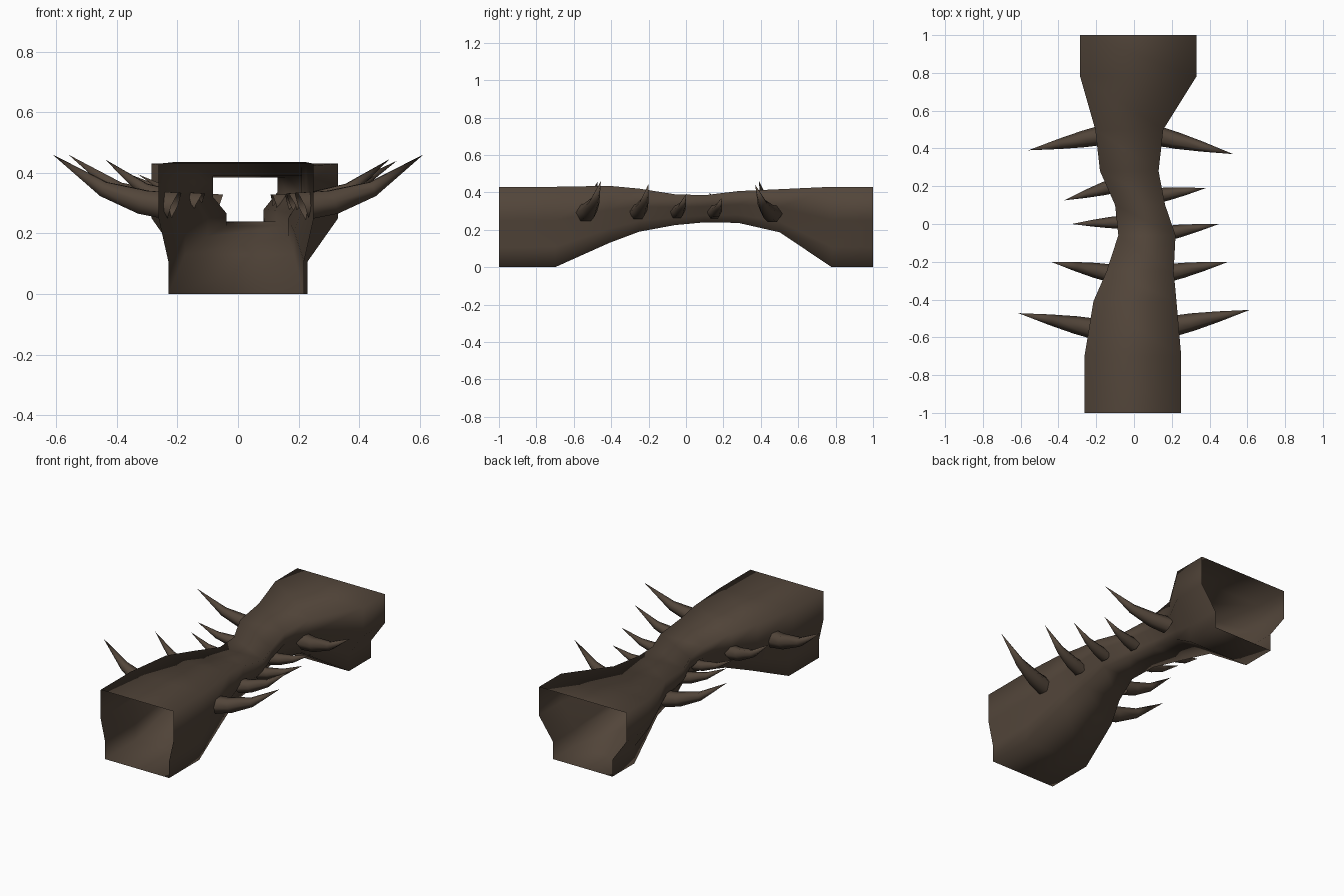
import bpy, bmesh, math
from mathutils import Vector

if "Cube" in bpy.data.objects:
    bpy.data.objects.remove(bpy.data.objects["Cube"])

bark = bpy.data.materials.new("dark brown bark")
bark.diffuse_color = (0.085, 0.06, 0.042, 1)
bark.use_nodes = True
bark.node_tree.nodes["Principled BSDF"].inputs["Base Color"].default_value = bark.diffuse_color


def loft(name, rings, tip=None):
    """Skin a list of closed rings, leaving the ends open unless a tip is given."""
    bm = bmesh.new()
    loops = [[bm.verts.new(p) for p in ring] for ring in rings]
    n = len(loops[0])
    for a, b in zip(loops, loops[1:]):
        for i in range(n):
            j = (i + 1) % n
            bm.faces.new((a[i], a[j], b[j], b[i]))
    if tip is not None:
        t = bm.verts.new(tip)
        for i in range(n):
            bm.faces.new((loops[-1][i], loops[-1][(i + 1) % n], t))
    bmesh.ops.recalc_face_normals(bm, faces=bm.faces)
    mesh = bpy.data.meshes.new(name)
    bm.to_mesh(mesh)
    bm.free()
    mesh.materials.append(bark)
    for p in mesh.polygons:
        p.use_smooth = True
    obj = bpy.data.objects.new(name, mesh)
    bpy.context.collection.objects.link(obj)
    return obj


# Hollow trunk: y, left x, right x, bottom z, top z, bottom inset
stations = [
    (-1.00, -0.262, 0.25, 0.00, 0.43, 0.032),
    (-0.70, -0.262, 0.25, 0.00, 0.43, 0.032),
    (-0.41, -0.215, 0.225, 0.13, 0.435, 0.04),
    (-0.25, -0.145, 0.21, 0.19, 0.42, 0.045),
    (-0.06, -0.083, 0.22, 0.225, 0.39, 0.045),
    (0.10, -0.10, 0.165, 0.24, 0.385, 0.04),
    (0.28, -0.18, 0.13, 0.237, 0.407, 0.045),
    (0.50, -0.205, 0.155, 0.187, 0.417, 0.055),
    (0.78, -0.285, 0.33, 0.00, 0.43, 0.10),
    (1.00, -0.285, 0.33, 0.00, 0.43, 0.10),
]
rings = []
for y, l, r, b, t, inset in stations:
    shoulder, waist = b + (t - b) * 0.58, b + (t - b) * 0.25
    rings.append([(l, y, t), (l, y, shoulder), (l + inset, y, waist), (l + inset, y, b),
                  (r - inset, y, b), (r - inset, y, waist), (r, y, shoulder), (r, y, t)])
loft("hollow_trunk", rings)


# Curved thorns along both sides: base point, tip point, base radius
thorns = [
    ((-0.21, -0.555, 0.29), (-0.612, -0.472, 0.46), 0.055),
    ((-0.13, -0.26, 0.295), (-0.44, -0.20, 0.445), 0.047),
    ((-0.06, 0.01, 0.30), (-0.33, 0.0, 0.395), 0.035),
    ((-0.10, 0.205, 0.305), (-0.37, 0.125, 0.40), 0.04),
    ((-0.17, 0.47, 0.29), (-0.56, 0.39, 0.46), 0.052),
    ((0.21, -0.54, 0.29), (0.612, -0.455, 0.46), 0.055),
    ((0.18, -0.26, 0.295), (0.50, -0.20, 0.445), 0.047),
    ((0.17, -0.05, 0.295), (0.45, 0.0, 0.39), 0.04),
    ((0.12, 0.15, 0.295), (0.38, 0.19, 0.37), 0.04),
    ((0.13, 0.465, 0.285), (0.525, 0.37, 0.44), 0.052),
]
for k, (base, tip, rad) in enumerate(thorns):
    base, tip = Vector(base), Vector(tip)
    axis = (tip - base).normalized()
    side = Vector((0, 0, 1)).cross(axis).normalized()
    up = axis.cross(side)
    sag = Vector((0, 0, -0.25 * (tip.z - base.z)))
    rings = []
    for f, scale, drop in ((0, 1, 0), (0.25, 0.85, 0.7), (0.58, 0.52, 1)):
        c = base.lerp(tip, f) + sag * drop
        rings.append([c + rad * scale * (side * math.cos(a) + up * math.sin(a))
                      for a in (i * math.tau / 6 for i in range(6))])
    loft(f"thorn_{k + 1}", rings, tip)
